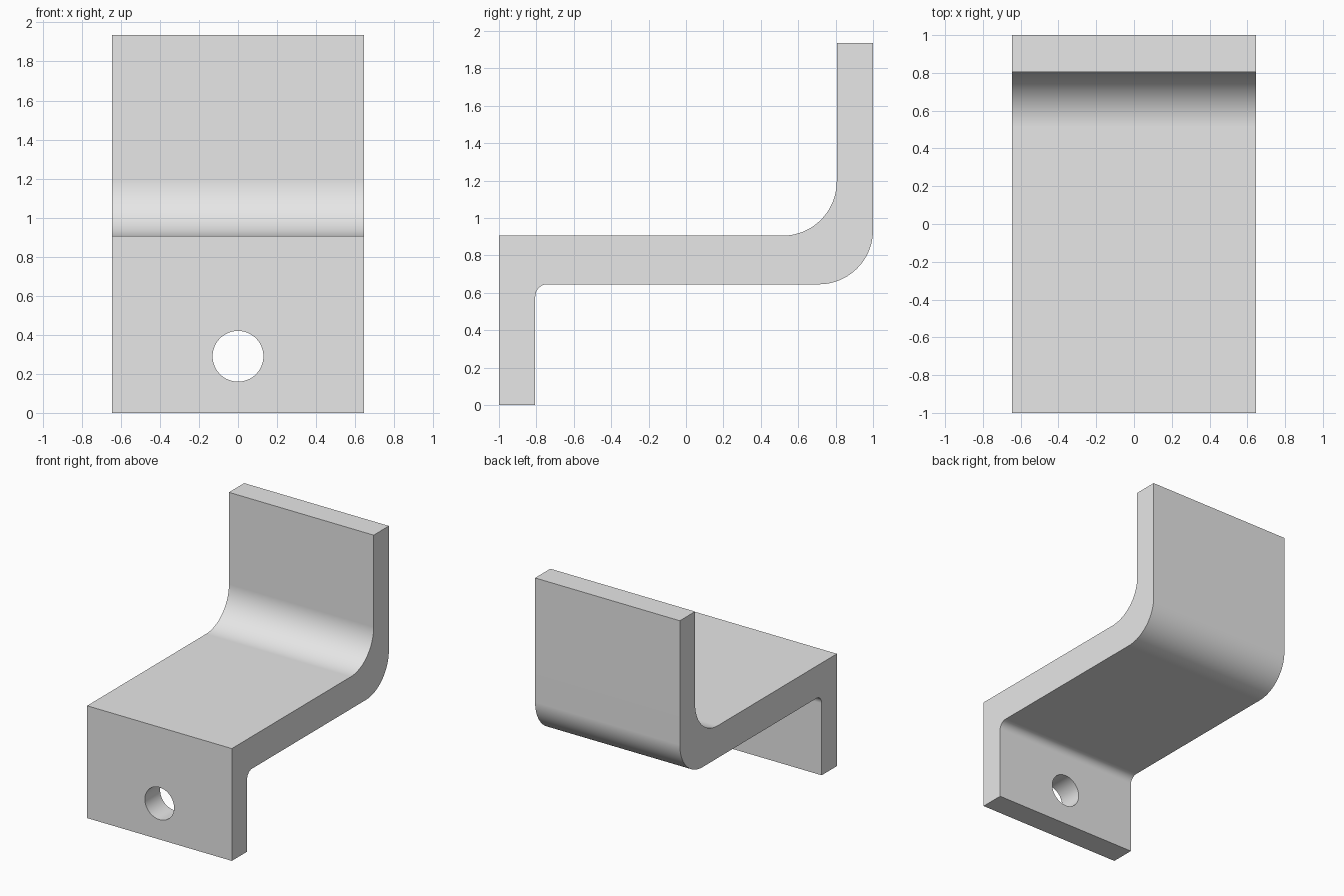
import bpy
import bmesh
from math import radians, cos, sin
from mathutils import Vector

cube = bpy.data.objects.get("Cube")
if cube:
    bpy.data.objects.remove(cube, do_unlink=True)

HALF_WIDTH = 0.645
HEIGHT = 1.935
SHELF_BOTTOM, SHELF_TOP = 0.645, 0.905
THICK = 0.194
BEND, SMALL_BEND = 0.29, 0.065
HOLE_Z, HOLE_RADIUS = 0.29, 0.13

grey = bpy.data.materials.new("plain_grey")
grey.use_nodes = True
grey.diffuse_color = (0.8, 0.8, 0.8, 1)
grey.node_tree.nodes["Principled BSDF"].inputs["Base Color"].default_value = (0.8, 0.8, 0.8, 1)


def arc(y, z, radius, start, end, steps=20):
    """Points along a bend in the side profile."""
    angles = [radians(start + (end - start) * i / steps) for i in range(steps + 1)]
    return [(y + radius * cos(a), z + radius * sin(a)) for a in angles]


def make_object(name, bm):
    mesh = bpy.data.meshes.new(name)
    bmesh.ops.recalc_face_normals(bm, faces=bm.faces[:])
    bm.to_mesh(mesh)
    bm.free()
    mesh.materials.append(grey)
    obj = bpy.data.objects.new(name, mesh)
    bpy.context.collection.objects.link(obj)
    return obj


# Side profile of the bent plate, counter-clockwise from the front foot
inner_front = -1 + THICK
inner_back = 1 - THICK
profile = [(-1, 0), (inner_front, 0)]
profile += arc(inner_front + SMALL_BEND, SHELF_BOTTOM - SMALL_BEND, SMALL_BEND, 180, 90)
profile += arc(1 - BEND, SHELF_BOTTOM + BEND, BEND, -90, 0)
profile += [(1, HEIGHT), (inner_back, HEIGHT)]
profile += arc(inner_back - BEND, SHELF_TOP + BEND, BEND, 0, -90)
profile += [(-1, SHELF_TOP)]

# Plate extruded across its width
bm = bmesh.new()
face = bm.faces.new([bm.verts.new((-HALF_WIDTH, y, z)) for y, z in profile])
side = bmesh.ops.extrude_face_region(bm, geom=[face])
moved = [v for v in side["geom"] if isinstance(v, bmesh.types.BMVert)]
bmesh.ops.translate(bm, verts=moved, vec=Vector((2 * HALF_WIDTH, 0, 0)))
bracket = make_object("bracket", bm)

# Bolt hole through the front flange
bpy.ops.mesh.primitive_cylinder_add(
    vertices=64, radius=HOLE_RADIUS, depth=0.5,
    location=(0, -1 + THICK / 2, HOLE_Z), rotation=(radians(90), 0, 0))
cutter = bpy.context.object
cutter.name = "hole_cutter"
cutter.hide_render = True
cutter.data.materials.append(grey)

cut = bracket.modifiers.new("bolt_hole", "BOOLEAN")
cut.operation = "DIFFERENCE"
cut.solver = "EXACT"
cut.object = cutter

bpy.ops.object.select_all(action="DESELECT")
bracket.select_set(True)
bpy.context.view_layer.objects.active = bracket
bpy.ops.object.modifier_apply(modifier=cut.name)
bpy.data.objects.remove(cutter, do_unlink=True)

# Smooth bends with crisp edges and flat plate faces
bpy.ops.object.shade_smooth_by_angle(angle=radians(30))
weighted = bracket.modifiers.new("flat_faces", "WEIGHTED_NORMAL")
weighted.keep_sharp = True
